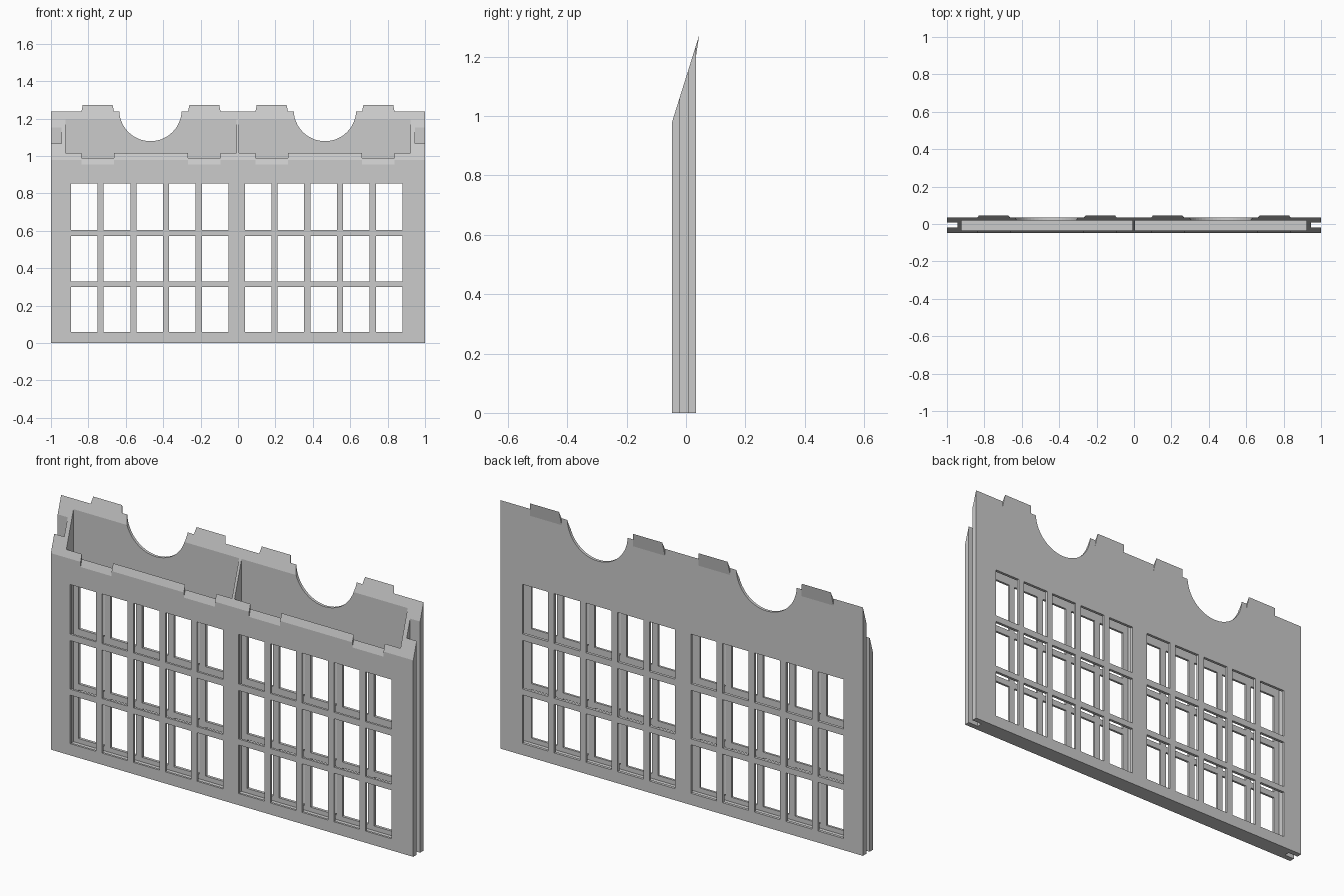
import bpy, bmesh, math

if "Cube" in bpy.data.objects:
    bpy.data.objects.remove(bpy.data.objects["Cube"])

grey = bpy.data.materials.new("light grey")
grey.diffuse_color = (0.6, 0.6, 0.6, 1)
grey.use_nodes = True
grey.node_tree.nodes["Principled BSDF"].inputs["Base Color"].default_value = grey.diffuse_color

FRONT, BACK, SLOPE = -0.047, 0.034, 3.2      # wall faces and slope of the top edge
TABS = (-0.75, -0.18, 0.18, 0.75)


def top_z(y):
    return 0.98 + (y - FRONT) * SLOPE


def new_object(name, bm):
    bmesh.ops.recalc_face_normals(bm, faces=bm.faces)
    mesh = bpy.data.meshes.new(name)
    bm.to_mesh(mesh)
    bm.free()
    mesh.materials.append(grey)
    ob = bpy.data.objects.new(name, mesh)
    bpy.context.collection.objects.link(ob)
    return ob


def add_prism(bm, profile, x0, x1, inset=0.0):
    """Extrude a (y, z) profile along x; inset narrows the last point."""
    n = len(profile)
    ends = []
    for x, s in ((x0, 1), (x1, -1)):
        ends.append([bm.verts.new((x + (s * inset if i == n - 1 else 0), y, z))
                     for i, (y, z) in enumerate(profile)])
    a, b = ends
    bm.faces.new(a)
    bm.faces.new(b[::-1])
    for i in range(n):
        j = (i + 1) % n
        bm.faces.new((a[i], b[i], b[j], a[j]))


def add_box(bm, x0, x1, y0, y1, z0, z1):
    add_prism(bm, [(y0, z0), (y1, z0), (y1, z1), (y0, z1)], x0, x1)


def cut(target, name, bm):
    cutter = new_object(name, bm)
    cutter.hide_render = True
    cutter.hide_viewport = True
    mod = target.modifiers.new(name, 'BOOLEAN')
    mod.operation = 'DIFFERENCE'
    mod.solver = 'EXACT'
    mod.object = cutter


# Wall block with a sloping top
bm = bmesh.new()
add_prism(bm, [(FRONT, 0), (BACK, 0), (BACK, top_z(BACK)), (FRONT, 0.98)], -1, 1)
wall = new_object("wall", bm)

# Hollow core on either side of the middle divider
bm = bmesh.new()
for x0, x1 in ((-0.922, -0.008), (0.006, 0.922)):
    add_box(bm, x0, x1, -0.036, 0.02, 0.035, 1.5)
cut(wall, "core_cutter", bm)

# Window openings through both skins
bm = bmesh.new()
for start in (-0.893, 0.037):
    for col in range(5):
        x = start + 0.175 * col
        for z0, z1 in ((0.058, 0.30), (0.33, 0.572), (0.604, 0.852)):
            add_box(bm, x, x + 0.142, -0.2, 0.2, z0, z1)
cut(wall, "window_cutter", bm)

# Joint grooves in both ends
bm = bmesh.new()
for x0, x1 in ((-1.1, -0.945), (0.945, 1.1)):
    add_box(bm, x0, x1, -0.02, 0.007, -0.1, 1.5)
cut(wall, "groove_cutter", bm)

# Half-round cut-outs in the back skin
bm = bmesh.new()
for cx in (-0.468, 0.465):
    pts = [(cx + 0.167 * math.cos(a), 1.246 + 0.167 * math.sin(a))
           for a in (math.pi * (1 + i / 24) for i in range(25))]
    pts += [(cx + 0.167, 1.5), (cx - 0.167, 1.5)]
    front = [bm.verts.new((x, -0.2, z)) for x, z in pts]
    rear = [bm.verts.new((x, 0.2, z)) for x, z in pts]
    bm.faces.new(front)
    bm.faces.new(rear[::-1])
    for i in range(len(pts)):
        j = (i + 1) % len(pts)
        bm.faces.new((front[i], rear[i], rear[j], front[j]))
cut(wall, "arch_cutter", bm)

# Notches along the front lip, matching the tabs
bm = bmesh.new()
for cx in TABS:
    add_prism(bm, [(-0.06, 0.913), (-0.03, 1.009), (-0.03, 1.1), (-0.06, 1.1)],
              cx - 0.086, cx + 0.086)
cut(wall, "notch_cutter", bm)

# Wedge tabs along the back edge
bm = bmesh.new()
for cx in TABS:
    add_prism(bm, [(BACK - 0.002, top_z(BACK - 0.002)), (BACK - 0.002, 1.205),
                   (BACK, 1.205), (0.0445, top_z(0.0445))],
              cx - 0.088, cx + 0.088, 0.008)
new_object("back_tabs", bm)
